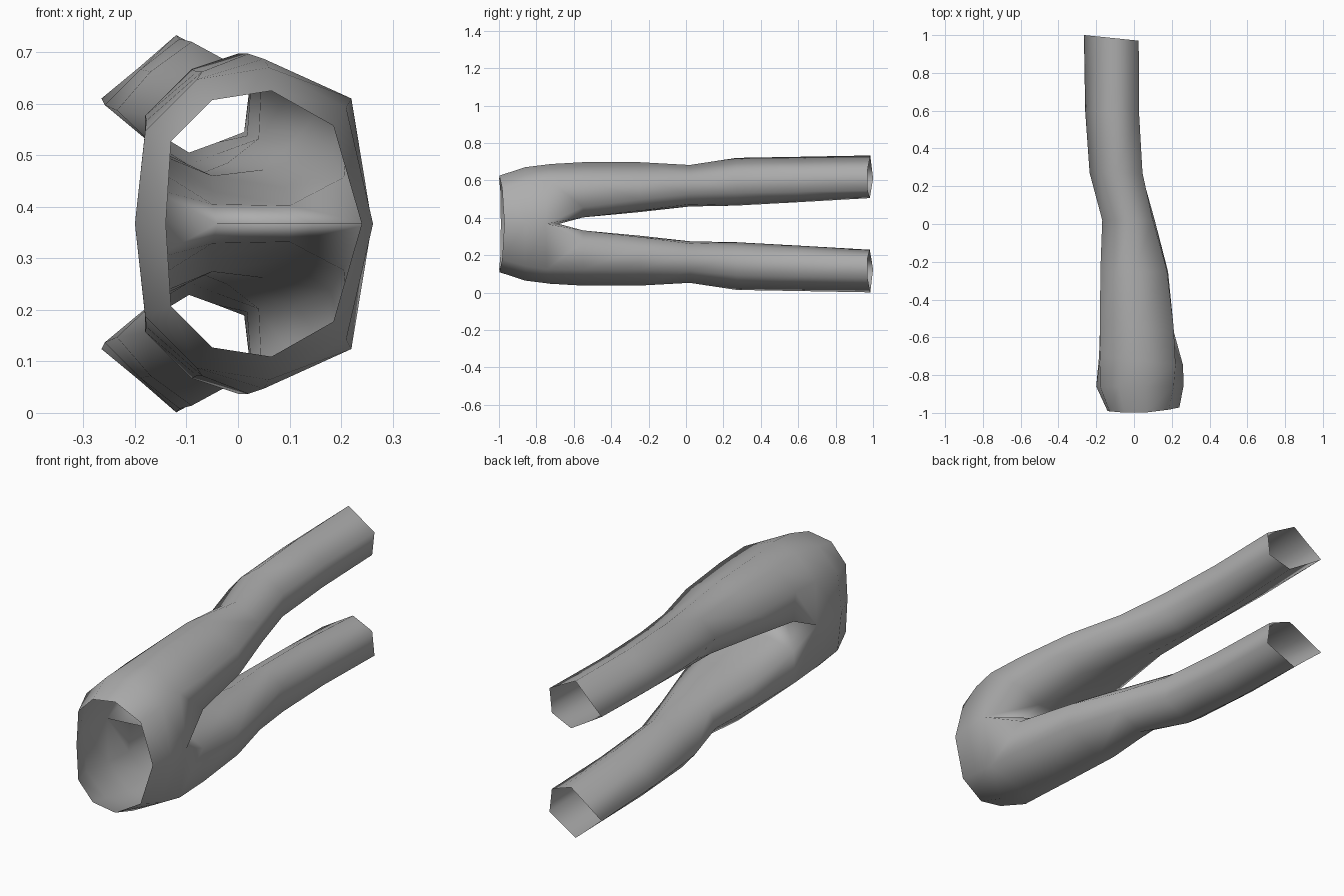
import bpy
import bmesh

if "Cube" in bpy.data.objects:
    bpy.data.objects.remove(bpy.data.objects["Cube"], do_unlink=True)

MID_HEIGHT = 0.367   # height of the symmetry plane between both legs


def make_material(name, colour):
    material = bpy.data.materials.new(name)
    material.use_nodes = True
    material.diffuse_color = colour
    shader = material.node_tree.nodes["Principled BSDF"]
    shader.inputs["Base Color"].default_value = colour
    shader.inputs["Roughness"].default_value = 0.8
    return material


def add_ring(bm, y, section, slant=0.0, bow=0.0):
    """Place a section of (x, offset from symmetry plane) points across the y axis."""
    return [bm.verts.new((x, y + slant * x + bow * x * x, h)) for x, h in section]


def bridge(bm, first, second, closed):
    """Join two rings of equal length with quads."""
    count = len(first)
    for i in range(count if closed else count - 1):
        j = (i + 1) % count
        bm.faces.new((first[i], first[j], second[j], second[i]))


def blend(first, second, factor, shift):
    """Section between two others, nudged sideways."""
    return [(a[0] + (b[0] - a[0]) * factor + shift, a[1] + (b[1] - a[1]) * factor)
            for a, b in zip(first, second)]


# Half sections of the hips, running from one centre seam to the other
waist = [(-.14, 0), (-.13, .16), (-.05, .24), (.065, .258), (.185, .19), (.24, 0)]
hips = [(-.2, 0), (-.18, .18), (-.08, .28), (.06, .303), (.21, .225), (.262, 0)]
seat = [(-.185, 0), (-.178, .2), (-.07, .295), (.05, .32), (.22, .243), (.26, 0)]
crotch = [(.1, 0), (-.04, 0)]

# Full sections of one leg
thigh = [(-.17, .07), (-.18, .21), (-.08, .295), (.02, .33),
         (.21, .243), (.205, .09), (.1, .035), (-.05, .038)]
lower_thigh = [(-.165, .11), (-.178, .21), (-.09, .3), (0, .33),
               (.175, .243), (.18, .13), (.09, .07), (-.05, .063)]
knee = [(-.14, .13), (-.168, .21), (-.09, .28), (-.02, .315),
        (.1, .25), (.11, .16), (.05, .105), (-.05, .093)]
calf = [(-.15, .14), (-.235, .22), (-.17, .295), (-.09, .353),
        (.045, .275), (.04, .165), (-.02, .118), (-.07, .098)]
cuff = [(-.18, .19), (-.265, .243), (-.19, .305), (-.12, .366),
        (.025, .288), (.012, .178), (-.04, .158), (-.095, .138)]

bm = bmesh.new()

# Hips: open half shell from the waist opening down to the crotch
waist_ring = add_ring(bm, -1.0, waist, bow=0.5)
hip_ring = add_ring(bm, -0.86, hips)
seat_ring = add_ring(bm, -0.72, seat, slant=-0.11)
bridge(bm, waist_ring, hip_ring, closed=False)
bridge(bm, hip_ring, seat_ring, closed=False)

# Leg: closed tube that starts at the seat and the crotch seam
previous = seat_ring + add_ring(bm, -0.68, crotch)
leg_sections = [
    (-0.55, thigh, 0.0),
    (-0.25, lower_thigh, 0.0),
    (0.02, knee, 0.0),
    (0.27, calf, 0.0),
    (0.6, blend(calf, cuff, 0.45, -0.01), 0.0),
    (0.973, cuff, -0.103),
]
for y, section, slant in leg_sections:
    ring = add_ring(bm, y, section, slant)
    bridge(bm, previous, ring, closed=True)
    previous = ring

# Consistent winding, outward facing
bmesh.ops.recalc_face_normals(bm, faces=bm.faces)
outer_face = max(bm.faces, key=lambda f: f.calc_center_median().z)
if outer_face.normal.z < 0:
    bmesh.ops.reverse_faces(bm, faces=bm.faces)
for face in bm.faces:
    face.smooth = True

mesh = bpy.data.meshes.new("trousers")
bm.to_mesh(mesh)
bm.free()
mesh.materials.append(make_material("grey_cloth", (0.42, 0.42, 0.42, 1.0)))

trousers = bpy.data.objects.new("trousers", mesh)
trousers.location.z = MID_HEIGHT
bpy.context.collection.objects.link(trousers)

# Second leg and other half of the hips
mirror = trousers.modifiers.new("other_half", 'MIRROR')
mirror.use_axis = (False, False, True)
mirror.use_mirror_merge = True
mirror.merge_threshold = 0.001
